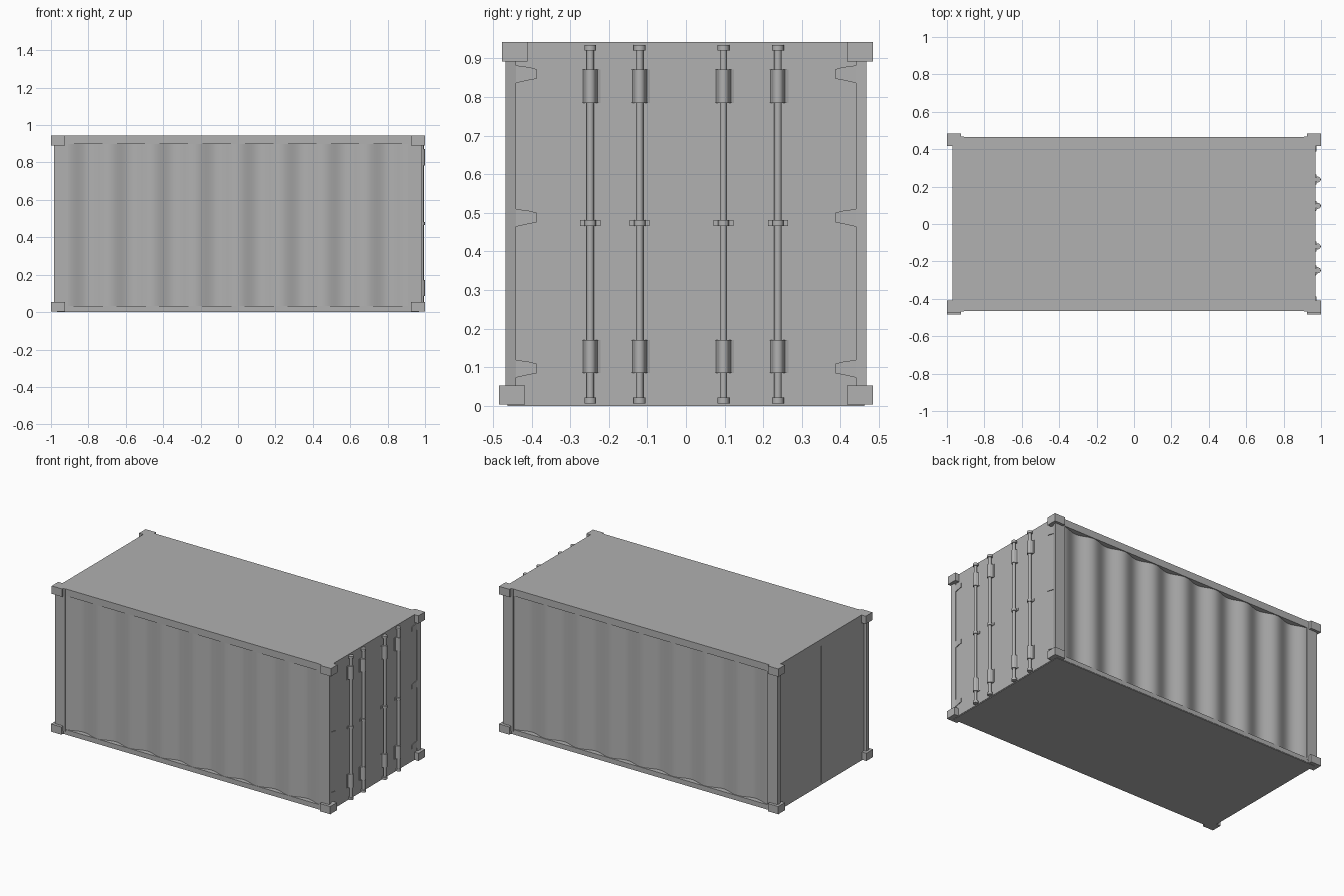
import bpy, bmesh, math
from mathutils import Vector

if "Cube" in bpy.data.objects:
    bpy.data.objects.remove(bpy.data.objects["Cube"])

STEEL = bpy.data.materials.new("dark_steel")
STEEL.diffuse_color = (0.44, 0.44, 0.44, 1)
STEEL.use_nodes = True
STEEL.node_tree.nodes["Principled BSDF"].inputs["Base Color"].default_value = STEEL.diffuse_color
TOP = 0.943


def finish(name, bm, smooth=False):
    bmesh.ops.recalc_face_normals(bm, faces=bm.faces)
    me = bpy.data.meshes.new(name)
    bm.to_mesh(me)
    bm.free()
    me.materials.append(STEEL)
    ob = bpy.data.objects.new(name, me)
    bpy.context.collection.objects.link(ob)
    if smooth:
        bpy.ops.object.select_all(action='DESELECT')
        bpy.context.view_layer.objects.active = ob
        ob.select_set(True)
        bpy.ops.object.shade_smooth_by_angle(angle=math.radians(40))
    return ob


def prism(name, pts, vec, smooth=False):
    """Extrude a closed 3D outline along vec."""
    bm = bmesh.new()
    f = bm.faces.new([bm.verts.new(p) for p in pts])
    r = bmesh.ops.extrude_face_region(bm, geom=[f], use_keep_orig=True)
    moved = [v for v in r['geom'] if isinstance(v, bmesh.types.BMVert)]
    bmesh.ops.translate(bm, verts=moved, vec=Vector(vec))
    return finish(name, bm, smooth)


def box(name, x, y, z):
    return prism(name, [(x[0], y[0], z[0]), (x[1], y[0], z[0]),
                        (x[1], y[1], z[0]), (x[0], y[1], z[0])], (0, 0, z[1] - z[0]))


def span(s, a, b):
    return tuple(sorted((s * a, s * b)))


def rod(name, x, y, r, z0, z1):
    pts = [(x + r * math.cos(k * math.pi / 8), y + r * math.sin(k * math.pi / 8), z0) for k in range(16)]
    return prism(name, pts, (0, 0, z1 - z0), True)


def corrugated_wall(name, s, crest, waves=8, steps=16):
    bm = bmesh.new()
    n = waves * steps
    rows = []
    for i in range(n + 1):
        x = -0.915 + 1.83 * i / n
        w = 0.5 + 0.5 * math.cos(2 * math.pi * i / steps)
        y = s * (crest - 0.029 * (1 - w))
        rows.append((bm.verts.new((x, y, 0.02)), bm.verts.new((x, y, 0.91))))
    for a, b in zip(rows, rows[1:]):
        bm.faces.new((a[0], b[0], b[1], a[1]))
    return finish(name, bm, True)


# Roof and floor
box("roof", (-0.97, 0.97), (-0.464, 0.466), (0.898, TOP))
box("floor", (-0.968, 0.968), (-0.463, 0.463), (0.0, 0.015))

for s, side in ((-1, "front"), (1, "back")):
    # Long walls (crests nearly flush with the rails) and bottom rails
    corrugated_wall(side + "_corrugated_wall", s, 0.4635 if s < 0 else 0.461)
    box(side + "_bottom_rail", (-0.97, 0.97), span(s, 0.42, 0.465), (0.004, 0.033))
    for e, end in ((-1, "left"), (1, "right")):
        tag = f"{side}_{end}"
        # Corner posts; the door posts slope in to meet the hinges
        inner = 0.975 if e > 0 else 0.983
        prism(tag + "_post", [(e * 0.91, s * 0.44, 0.02), (e * inner, s * 0.44, 0.02),
                              (e * 0.983, s * 0.467, 0.02), (e * 0.91, s * 0.467, 0.02)],
              (0, 0, TOP - 0.02))
        # Corner castings
        box(tag + "_lower_casting", span(e, 0.925, 1.0), span(s, 0.417, 0.485), (0.003, 0.053))
        d = 0.007 if s < 0 else 0.0
        box(tag + "_upper_casting", span(e, 0.925, 1.0), span(s, 0.417 - d, 0.484 - d), (0.892, TOP))

    # Door hinges: thin tabs reaching in from the posts
    for i, z in enumerate((0.097, 0.488, 0.86)):
        pts = [(0.441, 0.022), (0.405, 0.017), (0.387, 0.012),
               (0.387, -0.013), (0.405, -0.016), (0.441, -0.024)]
        prism(f"{side}_hinge_{i}", [(0.96, s * y, z + h) for y, h in pts], (0.015, 0, 0))

    # Two-part blank end panels with a central seam
    box(side + "_end_panel", (-0.968, -0.945), span(s, 0.0035, 0.45), (0.01, 0.925))
box("end_panel_backing", (-0.955, -0.945), (-0.44, 0.44), (0.01, 0.93))

# Doors
box("doors", (0.95, 0.971), (-0.45, 0.45), (0.004, TOP))

# Locking bars with caps, guides and saddle brackets
for i, y in enumerate((-0.248, -0.12, 0.097, 0.238)):
    rod(f"locking_bar_{i}", 0.984, y, 0.0095, 0.008, 0.93)
    for j, z in enumerate((0.006, 0.92)):
        rod(f"bar_cap_{i}_{j}", 0.983, y, 0.0155, z, z + 0.015)
    arc = [(0.985 + 0.014 * math.cos(a), y + 0.014 * math.sin(a))
           for a in (math.pi * (k / 10 - 0.5) for k in range(11))]
    prof = [(0.966, y - 0.027), (0.973, y - 0.027), (0.976, y - 0.019)] + arc + \
           [(0.976, y + 0.019), (0.973, y + 0.027), (0.966, y + 0.027)]
    box(f"bar_guide_{i}", (0.966, 0.975), (y - 0.026, y + 0.026), (0.466, 0.482))
    rod(f"bar_collar_{i}", 0.984, y, 0.0145, 0.466, 0.482)
    for j, z in enumerate((0.085, 0.785)):
        prism(f"bar_bracket_{i}_{j}", [(px, py, z) for px, py in prof], (0, 0, 0.086), True)
